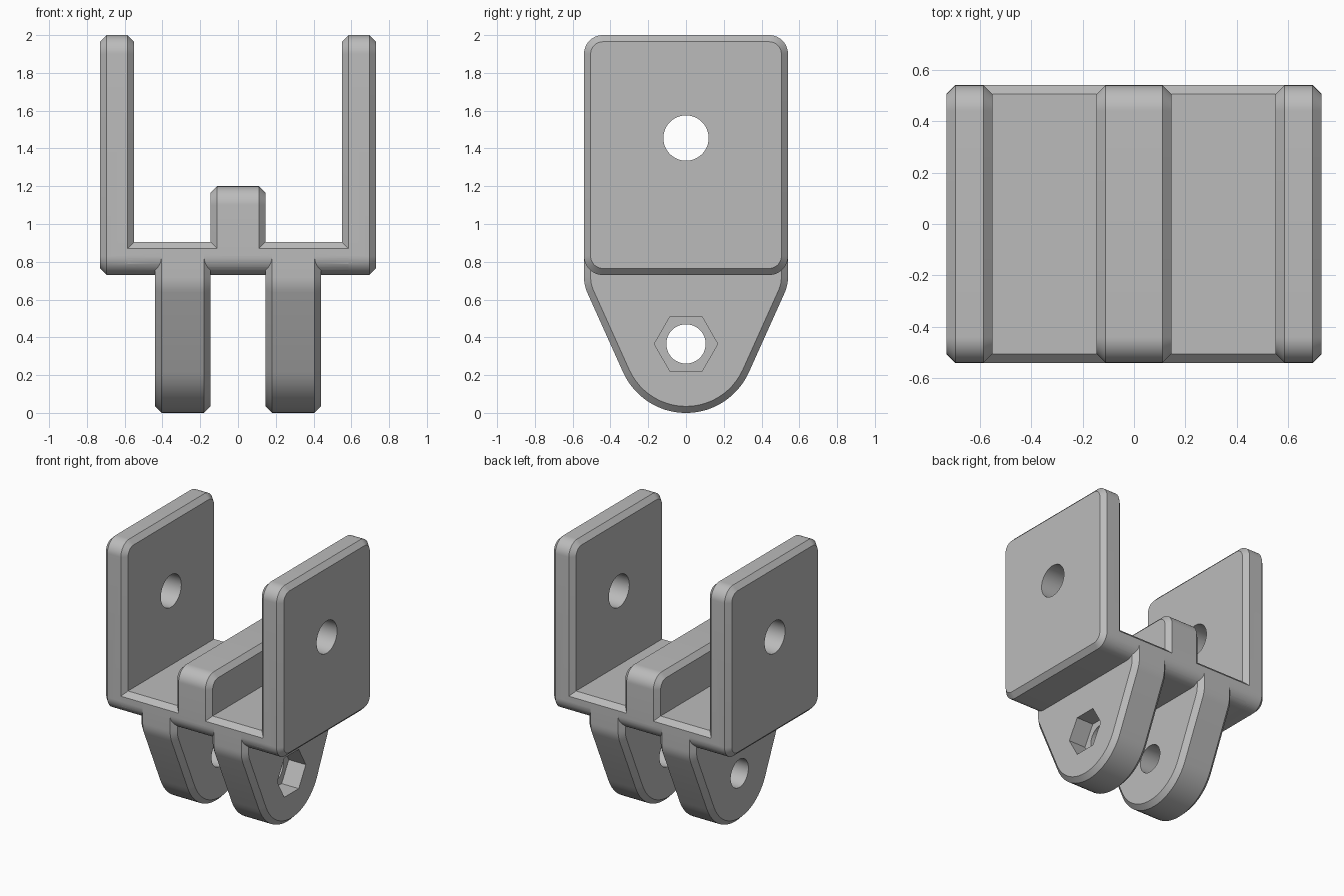
import bpy, bmesh, math
from mathutils import Vector

if "Cube" in bpy.data.objects:
    bpy.data.objects.remove(bpy.data.objects["Cube"], do_unlink=True)

HALF_Y = 0.54
CHAMFER = 0.035

grey = bpy.data.materials.new("plain grey")
grey.use_nodes = True
grey.diffuse_color = (0.5, 0.5, 0.5, 1)
grey.node_tree.nodes["Principled BSDF"].inputs["Base Color"].default_value = (0.5, 0.5, 0.5, 1)


def rounded(corners):
    """Turn (y, z, radius) corners into an outline with filleted corners."""
    out = []
    for i, (y, z, r) in enumerate(corners):
        p = Vector((y, z))
        if r == 0:
            out.append(p)
            continue
        a = (Vector(corners[i - 1][:2]) - p).normalized()
        b = (Vector(corners[(i + 1) % len(corners)][:2]) - p).normalized()
        half = a.angle(b) / 2
        centre = p + (a + b).normalized() * (r / math.sin(half))
        start = p + a * (r / math.tan(half)) - centre
        end = p + b * (r / math.tan(half)) - centre
        sweep = math.pi - 2 * half
        steps = max(4, round(sweep / math.radians(6)))
        for k in range(steps + 1):
            t = k / steps
            out.append(centre + (start * math.sin((1 - t) * sweep)
                                 + end * math.sin(t * sweep)) / math.sin(sweep))
    return out


def extrude(name, outline, x0, x1, chamfer=0.0):
    """Extrude a YZ outline along x, chamfering the rims of both end faces."""
    bm = bmesh.new()
    cap = bm.faces.new([bm.verts.new((x0, p.x, p.y)) for p in outline])
    new = bmesh.ops.extrude_face_region(bm, geom=[cap], use_keep_orig=True)["geom"]
    moved = [g for g in new if isinstance(g, bmesh.types.BMVert)]
    bmesh.ops.translate(bm, verts=moved, vec=(x1 - x0, 0, 0))
    bmesh.ops.recalc_face_normals(bm, faces=bm.faces)
    if chamfer:
        rims = [e for e in bm.edges if abs(e.verts[0].co.x - e.verts[1].co.x) < 1e-5]
        bmesh.ops.bevel(bm, geom=rims, offset=chamfer, segments=1,
                        affect='EDGES', clamp_overlap=False)
    mesh = bpy.data.meshes.new(name)
    bm.to_mesh(mesh)
    bm.free()
    mesh.materials.append(grey)
    obj = bpy.data.objects.new(name, mesh)
    bpy.context.collection.objects.link(obj)
    return obj


def polygon(z, radius, sides):
    return [Vector((radius * math.cos(math.tau * k / sides),
                    z + radius * math.sin(math.tau * k / sides))) for k in range(sides)]


def box(z0, z1, r0, r1):
    return rounded([(-HALF_Y, z0, r0), (HALF_Y, z0, r0), (HALF_Y, z1, r1), (-HALF_Y, z1, r1)])


# Base plate: rounded underneath, chamfered on its upper front and back edges
base = rounded([(-HALF_Y, 0.73, 0.1), (HALF_Y, 0.73, 0.1),
                (HALF_Y, 0.87, 0), (HALF_Y - CHAMFER, 0.905, 0),
                (CHAMFER - HALF_Y, 0.905, 0), (-HALF_Y, 0.87, 0)])
bracket = extrude("fork_bracket", base, -0.64, 0.64)

# Tapered lug outline with a round tip
lug = rounded([(HALF_Y, 0.87, 0), (-HALF_Y, 0.87, 0), (-HALF_Y, 0.675, 0.2),
               (0, -0.525, 0.365), (HALF_Y, 0.675, 0.2)])

# Middle rib, side walls and lugs
added = [extrude("middle_rib", box(0.83, 1.2, 0, 0.1), -0.145, 0.145, CHAMFER)]
for side, s in (("left", 1), ("right", -1)):
    added.append(extrude(side + "_wall", box(0.73, 2.0, 0.1, 0.1), s * 0.55, s * 0.73, CHAMFER))
    added.append(extrude(side + "_lug", lug, s * 0.145, s * 0.44, CHAMFER))

# Pivot holes and the nut pocket on the outside of the left lug
cut = [extrude("wall_hole", polygon(1.455, 0.12, 48), -1, 1),
       extrude("lug_hole", polygon(0.365, 0.104, 48), -1, 1),
       extrude("nut_pocket", polygon(0.365, 0.168, 6), 0.30, 0.6)]

for tools, operation in ((added, 'UNION'), (cut, 'DIFFERENCE')):
    for tool in tools:
        tool.hide_render = True
        mod = bracket.modifiers.new(tool.name, 'BOOLEAN')
        mod.operation = operation
        mod.solver = 'EXACT'
        mod.object = tool

# Bake the booleans and drop the helper solids
graph = bpy.context.evaluated_depsgraph_get()
bracket.modifiers.update() if hasattr(bracket.modifiers, "update") else None
solid = bpy.data.meshes.new_from_object(bracket.evaluated_get(graph))
bracket.modifiers.clear()
bracket.data = solid
for tool in added + cut:
    bpy.data.objects.remove(tool, do_unlink=True)

# Smooth the fillets and holes, keep the chamfers crisp
bpy.ops.object.select_all(action='DESELECT')
bracket.select_set(True)
bpy.context.view_layer.objects.active = bracket
bpy.ops.object.shade_smooth_by_angle(angle=math.radians(25))
